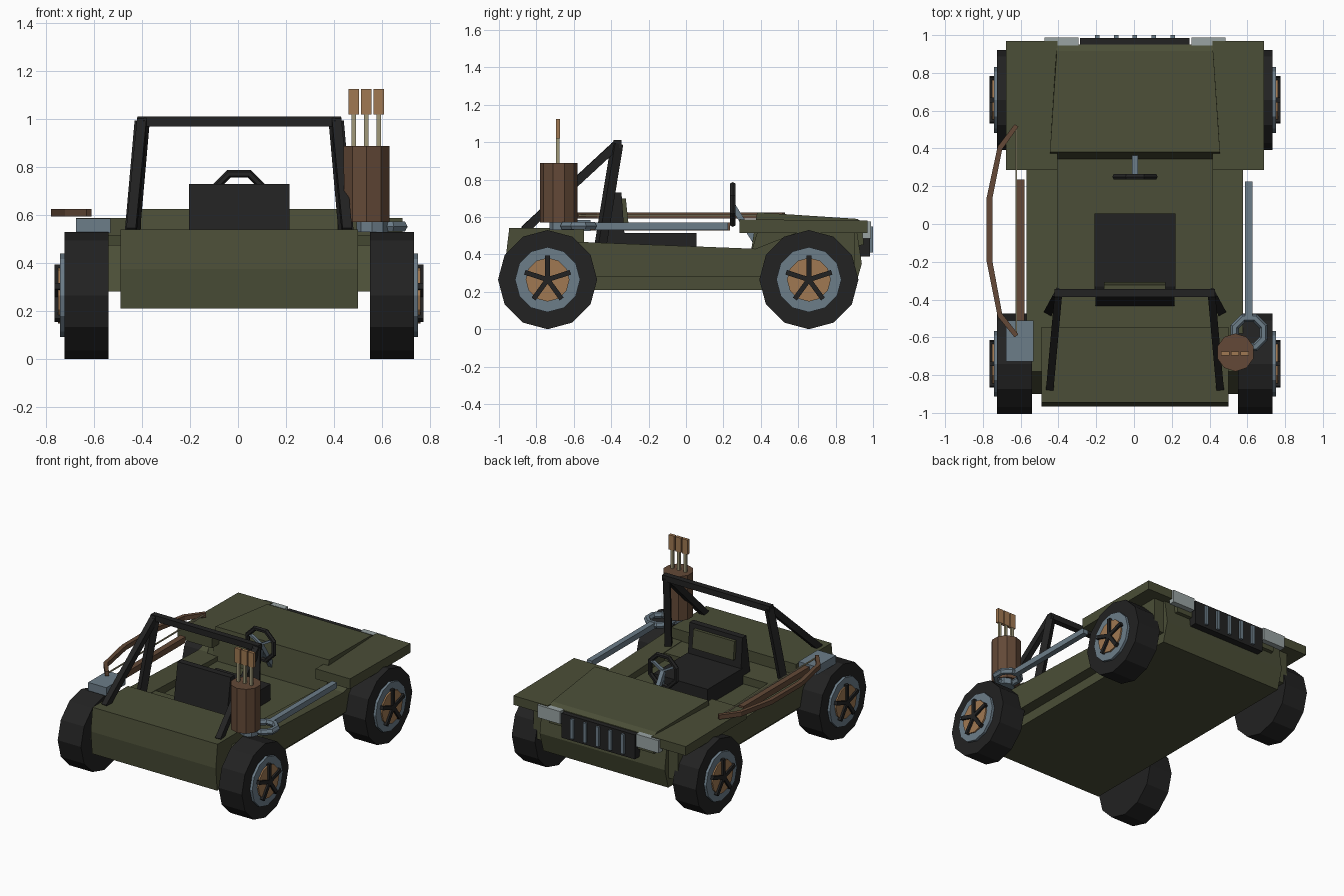
import bpy, bmesh, math
from mathutils import Vector, Matrix

if "Cube" in bpy.data.objects:
    bpy.data.objects.remove(bpy.data.objects["Cube"])

CX = 0.005  # centre line of the mirrored parts


def material(name, rgb):
    m = bpy.data.materials.new(name)
    m.diffuse_color = (*rgb, 1)
    m.use_nodes = True
    m.node_tree.nodes["Principled BSDF"].inputs["Base Color"].default_value = m.diffuse_color
    return m


GREEN = material("olive_green", (0.070, 0.076, 0.038))
BLACK = material("rubber_black", (0.016, 0.016, 0.016))
BROWN = material("leather_brown", (0.125, 0.066, 0.038))
STEEL = material("blue_grey", (0.150, 0.205, 0.250))
TAN = material("wood_tan", (0.350, 0.190, 0.085))
BEIGE = material("beige", (0.350, 0.315, 0.190))
LAMP = material("lamp_grey", (0.320, 0.370, 0.370))


def finish(name, bm, mat):
    bmesh.ops.recalc_face_normals(bm, faces=bm.faces)
    me = bpy.data.meshes.new(name)
    bm.to_mesh(me)
    bm.free()
    me.materials.append(mat)
    ob = bpy.data.objects.new(name, me)
    bpy.context.collection.objects.link(ob)
    return ob


def box(name, x, y, z, mat):
    bm = bmesh.new()
    bmesh.ops.create_cube(bm, size=1)
    for v in bm.verts:
        v.co = [(r[0] + r[1]) / 2 + c * (r[1] - r[0]) for c, r in zip(v.co, (x, y, z))]
    return finish(name, bm, mat)


def prism(name, pts, axis, a, b, mat):
    """Extrude a profile: axis x takes (y, z) points, axis z takes (x, y) points."""
    bm = bmesh.new()
    put = (lambda p, t: (t, *p)) if axis == "x" else (lambda p, t: (*p, t))
    lo = [bm.verts.new(put(p, a)) for p in pts]
    hi = [bm.verts.new(put(p, b)) for p in pts]
    bm.faces.new(lo)
    bm.faces.new(hi)
    for i in range(len(pts)):
        j = (i + 1) % len(pts)
        bm.faces.new((lo[i], lo[j], hi[j], hi[i]))
    return finish(name, bm, mat)


def bar(name, p, q, w, h, mat):
    """Square bar between two points."""
    p, q = Vector(p), Vector(q)
    d = q - p
    bm = bmesh.new()
    bmesh.ops.create_cube(bm, size=1)
    rot = d.to_track_quat("Z", "Y").to_matrix().to_4x4()
    bm.transform(Matrix.Translation((p + q) / 2) @ rot @ Matrix.Diagonal((w, h, d.length, 1)))
    return finish(name, bm, mat)


def disc(name, c, r, depth, n, mat, axis="x", r2=None):
    bm = bmesh.new()
    bmesh.ops.create_cone(bm, cap_ends=True, segments=n, radius1=r,
                          radius2=r2 or r, depth=depth)
    rot = Matrix.Rotation(math.pi / 2, 4, "Y") if axis == "x" else Matrix()
    bm.transform(Matrix.Translation(c) @ rot)
    return finish(name, bm, mat)


def ring(name, c, R, r, n, mat, axis, k=6):
    bm = bmesh.new()
    rows = []
    for i in range(n):
        t = 2 * math.pi * (i + 0.5) / n
        row = []
        for j in range(k):
            u = 2 * math.pi * j / k
            d, h = R + r * math.cos(u), r * math.sin(u)
            a, b = d * math.cos(t), d * math.sin(t)
            row.append(bm.verts.new(Vector(c) + Vector((a, h, b) if axis == "y" else (a, b, h))))
        rows.append(row)
    for i in range(n):
        for j in range(k):
            A, B, m = rows[i], rows[(i + 1) % n], (j + 1) % k
            bm.faces.new((A[j], A[m], B[m], B[j]))
    return finish(name, bm, mat)


# Chassis: rear deck, seat shelf, cockpit floor and nose in one profile
prism("chassis", [(-0.965, .375), (-0.945, .54), (-0.545, .54), (-0.545, .462), (-0.35, .455),
                  (-0.35, .40), (0.345, .40), (0.38, .515), (0.915, .515), (0.94, .35),
                  (0.90, .21), (-0.95, .21)], "x", CX - .495, CX + .495, GREEN)

# Hood, narrowing to the front
hood = prism("hood", [(0.345, .40), (0.38, .625), (0.915, .59), (0.95, .57), (0.95, .45)],
             "x", -.45, .45, GREEN)
for v in hood.data.vertices:
    if v.co.y > 0.6:
        v.co.x *= 0.92
    v.co.x += CX

for s in (-1, 1):
    side = "left" if s < 0 else "right"
    X = lambda a: CX + s * a
    # Side sills and fenders
    prism(side + "_sill", [(-0.90, .28), (-0.78, .475), (0.37, .43), (0.6, .52), (0.90, .52),
                           (0.90, .28)], "x", X(.41), X(.573), GREEN)
    prism(side + "_fender", [(0.285, .515), (0.285, .588), (0.97, .58), (0.97, .515)],
          "x", X(.41), X(.682), GREEN)
    box(side + "_headlight", sorted((X(.30), X(.48))), (.945, .988), (.485, .575), LAMP)
    # Roll bar legs and rear stays
    top = (X(.405), -.368, .99)
    bar(side + "_roll_bar_leg", (X(.452), -.455, .46), top, .045, .05, BLACK)
    bar(side + "_roll_bar_stay", (X(.45), -.865, .53), top, .04, .045, BLACK)
    # Wheels
    for end, y in (("rear", -.74), ("front", .657)):
        n = side + "_" + end
        disc(n + "_tyre", (X(.637), y, .265), .265, .184, 12, BLACK)
        disc(n + "_rim", (X(.732), y, .265), .174, .03, 12, STEEL)
        disc(n + "_hub", (X(.742), y, .265), .117, .03, 12, TAN)
        for i in range(5):
            t = math.pi / 2 + i * math.tau / 5
            bar(f"{n}_spoke_{i}", (X(.757), y, .265),
                (X(.757), y + .128 * math.cos(t), .265 + .128 * math.sin(t)), .026, .026, BLACK)

bar("roll_bar_top", (CX - .425, -.366, .99), (CX + .425, -.366, .99), .042, .042, BLACK)

# Grille
box("grille", (CX - .29, CX + .29), (.92, .985), (.39, .565), BLACK)
for i in range(-2, 3):
    box(f"grille_bar_{i + 3}", (CX + i * .1 - .012, CX + i * .1 + .012), (.975, 1.0),
        (.41, .55), STEEL)

# Seat
box("seat_cushion", (CX - .215, CX + .215), (-.345, .055), (.395, .515), BLACK)
prism("seat_back", [(-.435, .45), (-.39, .73), (-.345, .73), (-.325, .45)],
      "x", CX - .21, CX + .21, BLACK)
prism("seat_back_panel", [(-.36, .57), (-.36, .70), (-.322, .70), (-.308, .57)],
      "x", CX - .163, CX + .163, GREEN)

# Steering wheel and column
ring("steering_wheel", (CX, .25, .667), .113, .017, 8, BLACK, "y")
bar("steering_column", (CX, .25, .66), (CX, .37, .47), .03, .03, STEEL)
for i in range(3):
    t = -math.pi / 2 + i * math.tau / 3
    bar(f"steering_spoke_{i}", (CX, .252, .667),
        (CX + .11 * math.cos(t), .252, .667 + .11 * math.sin(t)), .022, .015, STEEL)

# Side pipe with ring on the right, wooden rod with bracket on the left
bar("side_pipe", (.607, -.49, .55), (.607, .225, .55), .04, .04, STEEL)
ring("pipe_ring", (.61, -.575, .552), .083, .023, 8, STEEL, "z")
disc("quiver_foot", (.56, -.665, .552), .065, .045, 8, STEEL, "z")
bar("side_rod", (-.60, -.53, .55), (-.60, .235, .55), .042, .042, BROWN)
box("bow_bracket", (-.677, -.533), (-.727, -.51), (.525, .585), STEEL)

# Quiver with three arrows
disc("quiver", (.537, -.68, .729), .10, .318, 10, BROWN, "z", .101)
for i, x in enumerate((.483, .535, .587)):
    box(f"arrow_shaft_{i}", (x - .009, x + .009), (-.694, -.676), (.80, 1.04), BEIGE)
    box(f"arrow_fletching_{i}", (x - .022, x + .022), (-.696, -.674), (1.02, 1.125), TAN)

# Bow lying flat on the left side, with its string
outer = [(-.632, .528), (-.722, .41), (-.78, .14), (-.78, -.20), (-.722, -.49), (-.632, -.60)]
inner = [(-.612, -.585), (-.698, -.475), (-.75, -.195), (-.75, .135), (-.698, .395), (-.612, .515)]
prism("bow", outer + inner, "z", .593, .625, BROWN)
bar("bow_string", (-.624, -.59, .61), (-.624, .52, .61), .008, .008, BEIGE)
